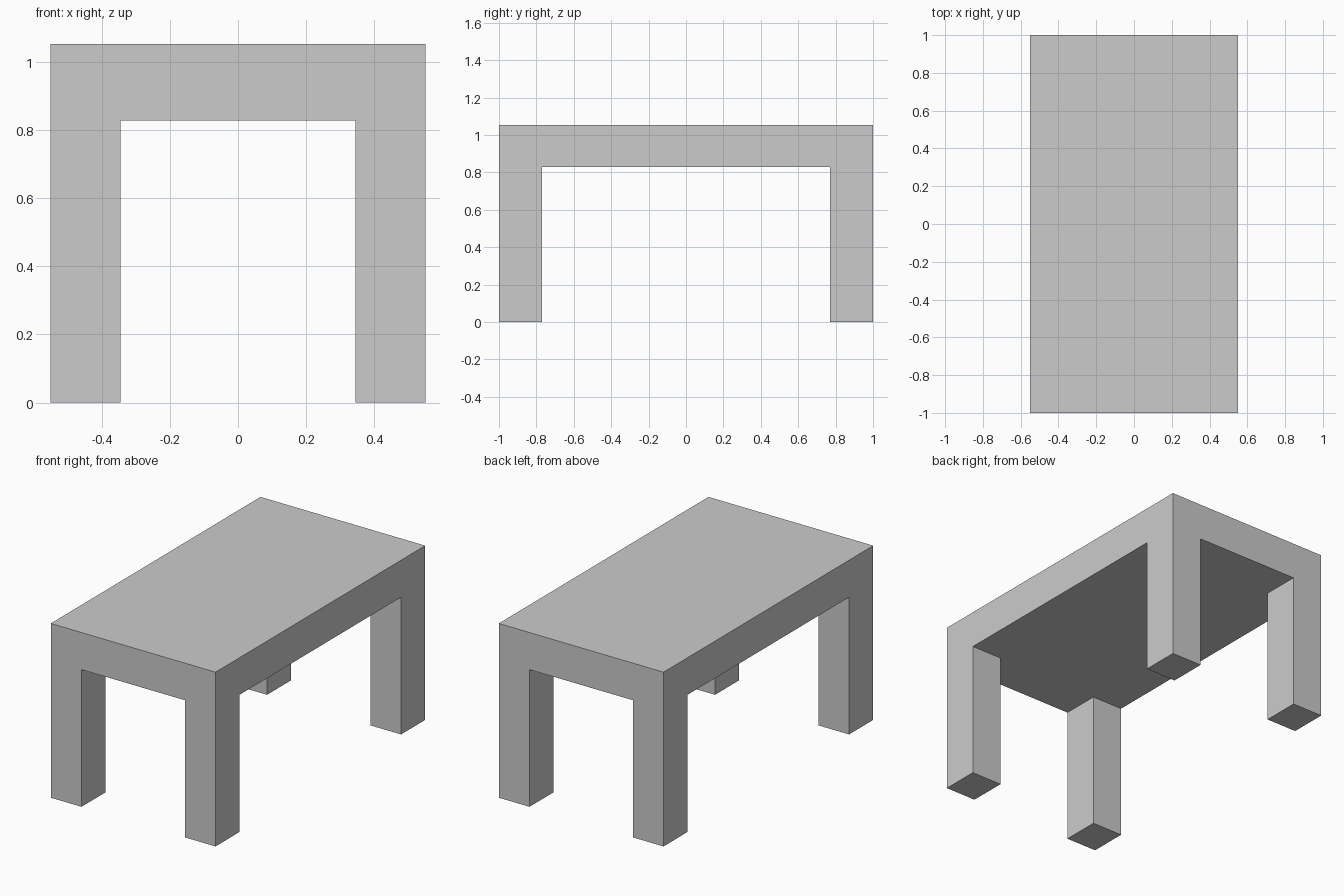
import bpy, bmesh
from mathutils import Vector

if "Cube" in bpy.data.objects:
    bpy.data.objects.remove(bpy.data.objects["Cube"])

HALF_X, HALF_Y = 0.55, 1.0      # table half size
INNER_X, INNER_Y = 0.345, 0.77  # inner faces of the legs
UNDERSIDE, TOP = 0.828, 1.052

bm = bmesh.new()

# Thick slab top
bmesh.ops.create_cube(bm, size=1)
bmesh.ops.scale(bm, vec=(2 * HALF_X, 2 * HALF_Y, TOP - UNDERSIDE), verts=bm.verts)
bmesh.ops.translate(bm, vec=(0, 0, (TOP + UNDERSIDE) / 2), verts=bm.verts)

# Cut lines that mark out the leg footprints
for axis, offset in ((Vector((1, 0, 0)), INNER_X), (Vector((0, 1, 0)), INNER_Y)):
    for side in (-1, 1):
        bmesh.ops.bisect_plane(bm, geom=bm.verts[:] + bm.edges[:] + bm.faces[:],
                               plane_co=axis * offset * side, plane_no=axis)

# Four corner legs pulled down to the floor
bm.normal_update()
corners = []
for f in bm.faces:
    c = f.calc_center_median()
    if f.normal.z < -0.9 and abs(c.x) > INNER_X and abs(c.y) > INNER_Y:
        corners.append(f)
for face in bmesh.ops.extrude_discrete_faces(bm, faces=corners)["faces"]:
    bmesh.ops.translate(bm, vec=(0, 0, -UNDERSIDE), verts=face.verts)

# Merge coplanar cut lines into clean flat faces
bmesh.ops.dissolve_limit(bm, angle_limit=0.01, verts=bm.verts, edges=bm.edges)
bmesh.ops.recalc_face_normals(bm, faces=bm.faces)

mesh = bpy.data.meshes.new("table")
bm.to_mesh(mesh)
bm.free()
bpy.context.collection.objects.link(bpy.data.objects.new("table", mesh))
